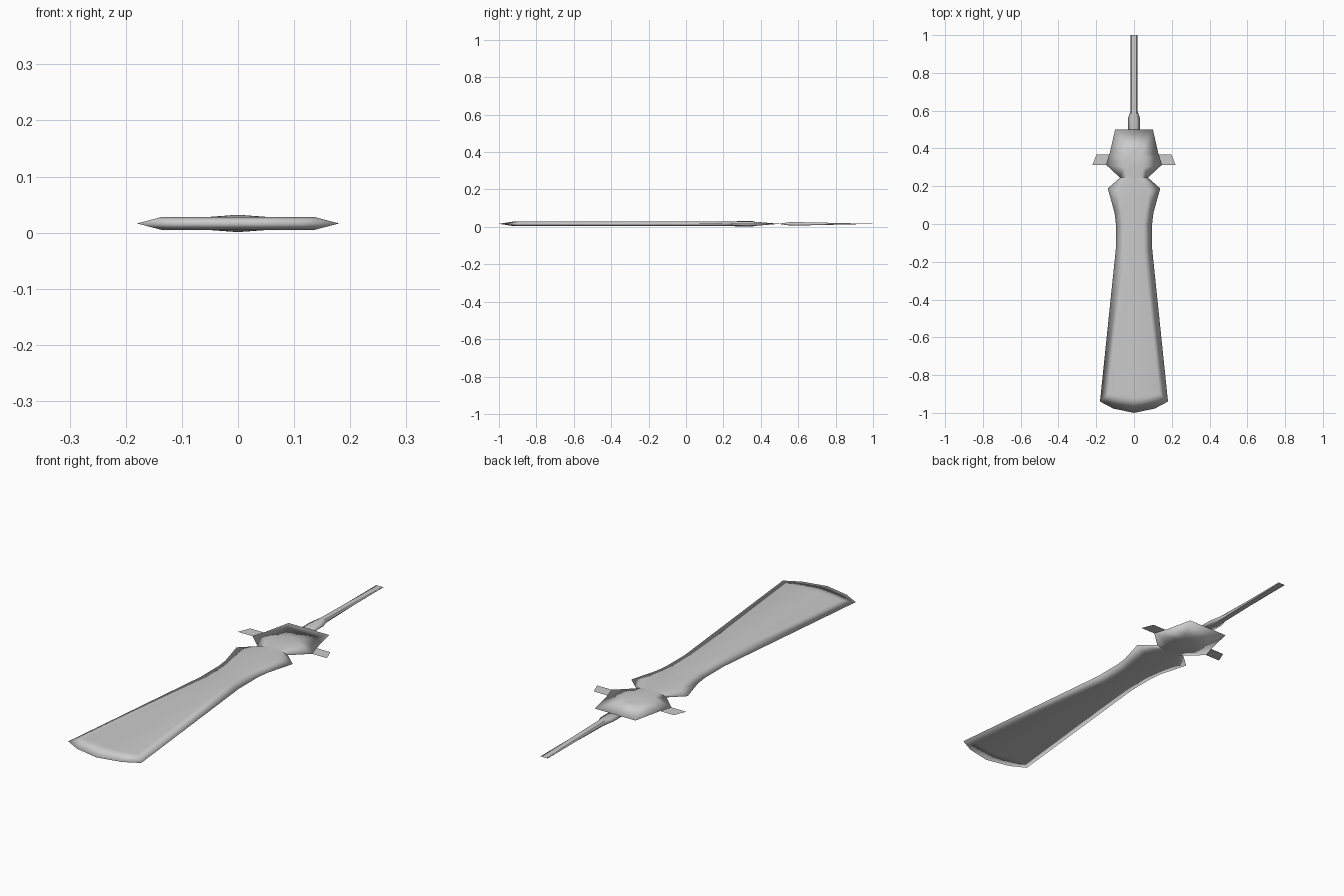
import bpy
import math

if "Cube" in bpy.data.objects:
    bpy.data.objects.remove(bpy.data.objects["Cube"], do_unlink=True)

MID = 0.0165      # height of the cutting edge plane
FLAT = 0.0118     # half thickness of the blade

steel = bpy.data.materials.new("grey_steel")
steel.use_nodes = True
GREY = (0.6, 0.6, 0.6, 1)
steel.diffuse_color = GREY
steel.node_tree.nodes["Principled BSDF"].inputs["Base Color"].default_value = GREY


def finish(name, verts, faces, mirror_z):
    """Make an object, mirror it across x (and the edge plane) and smooth it."""
    mesh = bpy.data.meshes.new(name)
    mesh.from_pydata(verts, [], faces)
    mesh.materials.append(steel)
    obj = bpy.data.objects.new(name, mesh)
    obj.location.z = MID
    bpy.context.collection.objects.link(obj)
    mod = obj.modifiers.new("Mirror", 'MIRROR')
    mod.use_axis = (True, False, mirror_z)
    mod.merge_threshold = 0.0001
    bpy.ops.object.select_all(action='DESELECT')
    obj.select_set(True)
    bpy.context.view_layer.objects.active = obj
    bpy.ops.object.shade_smooth_by_angle(angle=math.radians(30))
    return obj


def bevelled(name, rim, ridge, spine):
    """Quarter shell: thin rim (x, y), raised ridge (x, y, z), spine heights."""
    n = len(rim)
    verts = [(x, y, 0) for x, y in rim] + list(ridge)
    verts += [(0, p[1], h) for p, h in zip(ridge, spine)]
    faces = []
    for i in range(n - 1):
        faces.append((i, i + 1, n + i + 1, n + i))
        a, b, c, d = n + i, n + i + 1, 2 * n + i + 1, 2 * n + i
        # ends that sit on the centre line close with a triangle
        if ridge[i][0] == 0:
            faces.append((a, b, c))
        elif ridge[i + 1][0] == 0:
            faces.append((a, b, d))
        else:
            faces.append((a, b, c, d))
    return finish(name, verts, faces, True)


# Blade: flared tip, narrow waist and pointed shoulders
rim = [(0, -1), (.11, -.977), (.18, -.94), (.096, -.13), (.096, 0),
       (.103, .06), (.139, .188), (.074, .245)]
ridge = [(0, -.925), (.08, -.915), (.135, -.9), (.05, -.13), (.05, 0),
         (.06, .06), (.08, .17), (.04, .245)]
bevelled("blade", rim, [(x, y, FLAT) for x, y in ridge], [FLAT] * len(rim))

# Guard: shallow dome falling away to a thin rim
rim = [(.074, .245), (.147, .313), (.13, .368), (.1, .5), (0, .5)]
ridge = [(.04, .245, FLAT), (.05, .3, FLAT), (.05, .35, FLAT),
         (.03, .37, .0105), (0, .375, .0105)]
bevelled("guard", rim, ridge, [FLAT, .0155, .0155, .0105, .0105])

# Guard wings: flat fins on both sides
wing = [(.147, .313, 0), (.22, .313, 0), (.198, .368, 0), (.13, .368, 0)]
finish("guard_wings", wing, [(0, 1, 2, 3)], False)

# Handle: wide collar, then a grip that thins toward the end
rim = [(.033, .5), (.033, .555), (.018, .6), (.018, .7), (.018, 1)]
heights = [.001, .009, .009, .007, .0003]
ridge = [(.012, y, h) for (x, y), h in zip(rim, heights)]
bevelled("handle", rim, ridge, heights)
